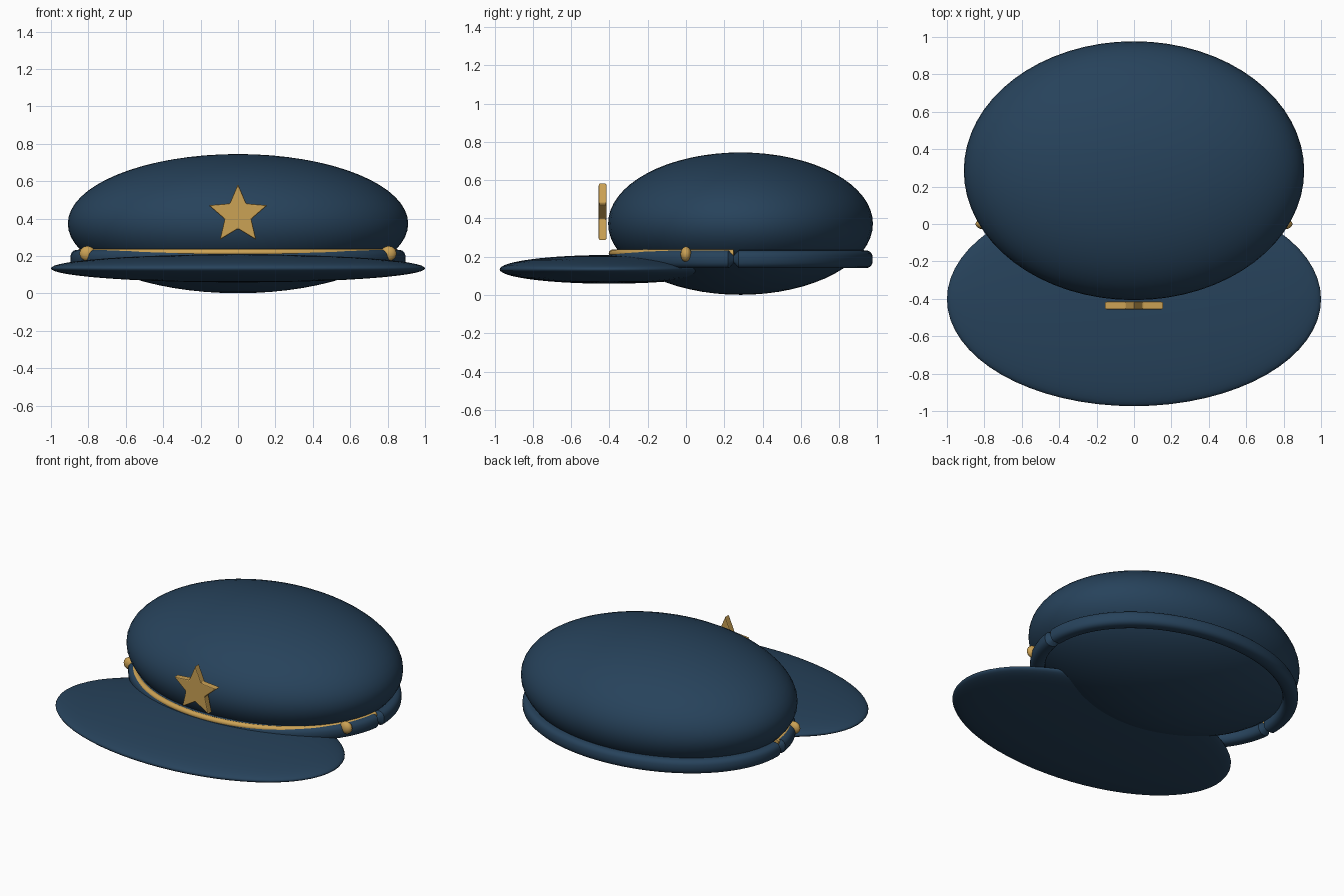
import bpy, bmesh, math
from math import sin, cos, pi

cube = bpy.data.objects.get("Cube")
if cube:
    bpy.data.objects.remove(cube, do_unlink=True)


def material(name, rgb):
    m = bpy.data.materials.new(name)
    m.use_nodes = True
    m.diffuse_color = (*rgb, 1)
    bsdf = m.node_tree.nodes["Principled BSDF"]
    bsdf.inputs["Base Color"].default_value = (*rgb, 1)
    bsdf.inputs["Roughness"].default_value = 0.6
    return m


navy = material("navy cloth", (0.02, 0.055, 0.105))
gold = material("gold metal", (0.6, 0.36, 0.09))
CENTRE_Y = 0.285


def finish(name, bm, mat, smooth=True):
    bmesh.ops.recalc_face_normals(bm, faces=bm.faces)
    mesh = bpy.data.meshes.new(name)
    bm.to_mesh(mesh)
    bm.free()
    mesh.materials.append(mat)
    obj = bpy.data.objects.new(name, mesh)
    bpy.context.collection.objects.link(obj)
    if smooth:
        for p in mesh.polygons:
            p.use_smooth = True
    return obj


def ellipsoid(name, centre, radii, mat, segs=64):
    bm = bmesh.new()
    bmesh.ops.create_uvsphere(bm, u_segments=segs, v_segments=segs // 2, radius=1)
    bmesh.ops.scale(bm, vec=radii, verts=bm.verts)
    bmesh.ops.translate(bm, vec=centre, verts=bm.verts)
    return finish(name, bm, mat)


def soft(v, power):
    return math.copysign(abs(v) ** power, v)


def arc_tube(name, rx, ry, z, r, a0, a1, mat, power=1.0, tip=1.0):
    """Tube along an elliptical arc, with ends narrowed to the factor tip."""
    bm = bmesh.new()
    steps, sides = 72, 20
    taper = 0.04 / (a1 - a0)
    ts = [0, taper] + [taper + (1 - 2 * taper) * i / steps for i in range(1, steps)] + [1 - taper, 1]
    rings = []
    for t in ts:
        a = a0 + (a1 - a0) * t
        size = r * (tip if t in (0, 1) else 1)
        nx, ny = cos(a) / rx, sin(a) / ry
        length = math.hypot(nx, ny)
        ring = []
        for k in range(sides):
            b = 2 * pi * k / sides
            out, up = size * soft(cos(b), power), size * soft(sin(b), power)
            ring.append(bm.verts.new((rx * cos(a) + out * nx / length,
                                      CENTRE_Y + ry * sin(a) + out * ny / length,
                                      z + up)))
        rings.append(ring)
    for r0, r1 in zip(rings, rings[1:]):
        for k in range(sides):
            n = (k + 1) % sides
            bm.faces.new((r0[k], r0[n], r1[n], r1[k]))
    bm.faces.new(rings[0])
    bm.faces.new(rings[-1])
    obj = finish(name, bm, mat)
    bpy.ops.object.select_all(action="DESELECT")
    bpy.context.view_layer.objects.active = obj
    obj.select_set(True)
    bpy.ops.object.shade_smooth_by_angle(angle=math.radians(40))
    return obj


# Puffy crown and flat visor
ellipsoid("crown", (0, CENTRE_Y, 0.373), (0.91, 0.692, 0.372), navy)
ellipsoid("visor", (0, -0.402, 0.134), (1.0, 0.572, 0.075), navy)

# Head band in a rear and a front half, pinched where they meet
SEAM = -0.054
arc_tube("rear_band", 0.849, 0.644, 0.187, 0.047, SEAM, pi - SEAM, navy, 0.75, 0.4)
arc_tube("front_band", 0.849, 0.644, 0.187, 0.047, pi - SEAM, 2 * pi + SEAM, navy, 0.8, 0.4)

# Gold strap showing along the front of the band
arc_tube("gold_strap", 0.845, 0.67, 0.218, 0.019, pi - SEAM, 2 * pi + SEAM, gold)

# Strap buttons
for side, label in ((1, "left"), (-1, "right")):
    ellipsoid(label + "_button", (side * 0.805, 0, 0.213), (0.042, 0.028, 0.04), gold, 32)

# Star badge, extruded along y with softened rims
bm = bmesh.new()
points = []
for i in range(10):
    radius = 0.075 if i % 2 else 0.165
    a = pi / 2 + i * pi / 5
    points.append(bm.verts.new((radius * cos(a), -0.457, 0.42 + radius * sin(a))))
face = bm.faces.new(points)
extruded = bmesh.ops.extrude_face_region(bm, geom=[face])["geom"]
bmesh.ops.translate(bm, vec=(0, 0.042, 0),
                    verts=[g for g in extruded if isinstance(g, bmesh.types.BMVert)])
badge = finish("star_badge", bm, gold, smooth=False)
bevel = badge.modifiers.new("soft rim", "BEVEL")
bevel.width = 0.006
bevel.segments = 2
